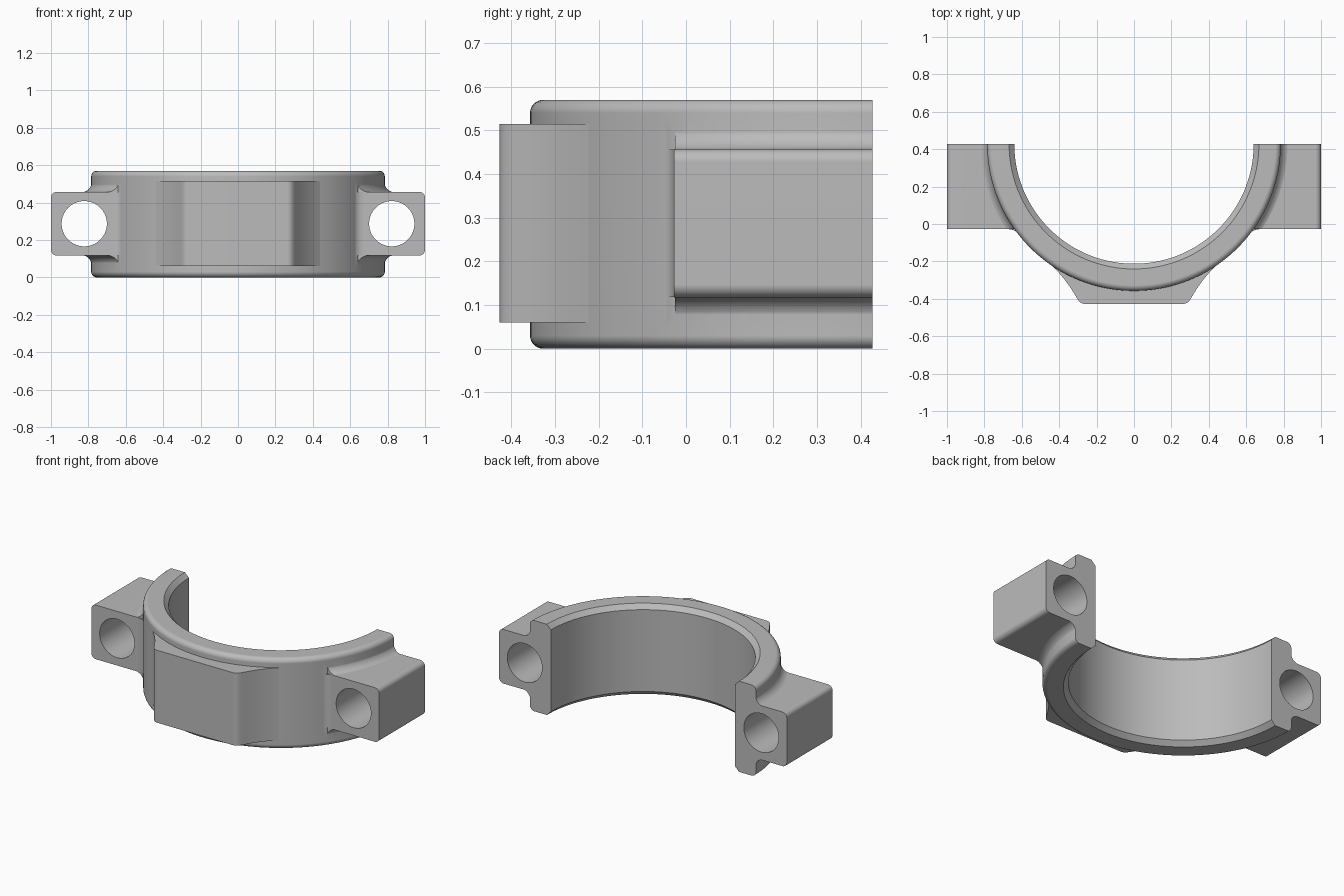
import bpy, bmesh
from math import sin, cos, pi
from mathutils import Vector

cube = bpy.data.objects.get("Cube")
if cube:
    bpy.data.objects.remove(cube)

CY = 0.4275          # ring axis and split plane
H = 0.57             # ring height
R_OUT, R_IN = 0.785, 0.64
LOW, HIGH = 0.117, 0.457   # lug bottom and top
FRONT = -0.027       # lug front face

steel = bpy.data.materials.new("grey metal")
steel.use_nodes = True
GREY = (0.5, 0.5, 0.5, 1)
steel.diffuse_color = GREY
steel.node_tree.nodes["Principled BSDF"].inputs["Base Color"].default_value = GREY


def finish(name, bm):
    bmesh.ops.remove_doubles(bm, verts=bm.verts, dist=1e-5)
    bmesh.ops.recalc_face_normals(bm, faces=bm.faces)
    mesh = bpy.data.meshes.new(name)
    bm.to_mesh(mesh)
    bm.free()
    mesh.materials.append(steel)
    ob = bpy.data.objects.new(name, mesh)
    bpy.context.collection.objects.link(ob)
    return ob


def lathe(name, profile, closed=True, clip=None, n=160):
    """Turn (radius, z) points about the ring axis."""
    bm = bmesh.new()
    rings = [[bm.verts.new((r * cos(a), CY + r * sin(a), z)) for r, z in profile]
             for a in (2 * pi * (i + 0.5) / n for i in range(n))]
    m = len(profile)
    for i in range(n):
        a, b = rings[i], rings[(i + 1) % n]
        for j in range(m if closed else m - 1):
            k = (j + 1) % m
            bm.faces.new((a[j], a[k], b[k], b[j]))
    bmesh.ops.remove_doubles(bm, verts=bm.verts, dist=1e-5)
    if clip is not None:
        cut = bmesh.ops.bisect_plane(bm, geom=bm.verts[:] + bm.edges[:] + bm.faces[:],
                                     plane_co=(0, clip, 0), plane_no=(0, -1, 0),
                                     clear_outer=True)
        rim = [e for e in cut["geom_cut"] if isinstance(e, bmesh.types.BMEdge)]
        bmesh.ops.holes_fill(bm, edges=rim, sides=0)
    return finish(name, bm)


def prism(name, points, lo, hi, axis):
    """Extrude plan (axis z) or elevation (axis y) points."""
    bm = bmesh.new()
    place = (lambda p: (p[0], p[1], lo)) if axis == "z" else (lambda p: (p[0], lo, p[1]))
    face = bm.faces.new([bm.verts.new(place(p)) for p in points])
    out = bmesh.ops.extrude_face_region(bm, geom=[face])
    move = Vector((0, 0, hi - lo) if axis == "z" else (0, hi - lo, 0))
    bmesh.ops.translate(bm, vec=move,
                        verts=[v for v in out["geom"] if isinstance(v, bmesh.types.BMVert)])
    return finish(name, bm)


def arc(cx, cy, r, a0, a1, n=8):
    return [(cx + r * cos(a), cy + r * sin(a))
            for a in (a0 + (a1 - a0) * i / n for i in range(n + 1))]


def combine(base, tool, operation):
    mod = base.modifiers.new("join", "BOOLEAN")
    mod.operation, mod.object, mod.solver = operation, tool, "EXACT"
    bpy.context.view_layer.objects.active = base
    bpy.ops.object.modifier_apply(modifier=mod.name)
    bpy.data.objects.remove(tool)


# Ring with rounded outer rims
f = 0.03
cap = lathe("bearing_cap", [(0.55, 0)] + arc(R_OUT - f, f, f, -pi / 2, 0)
            + arc(R_OUT - f, H - f, f, 0, pi / 2) + [(0.55, H)])

# Front pad with flared sides and rounded corners
start, ctrl, end = Vector((0.46, -0.205)), Vector((0.375, -0.275)), Vector((0.306, -0.395))
side = [start.lerp(ctrl, t).lerp(ctrl.lerp(end, t), t) for t in (i / 8 for i in range(9))]
side = [(p.x, p.y) for p in side] + [(0.295, -0.412), (0.282, -0.423), (0.265, -CY)]
pad = [(0.3, -0.2)] + side + [(-x, y) for x, y in reversed(side)] + [(-0.3, -0.2)]
combine(cap, prism("front_pad", pad, 0.06, 0.515, "z"), "UNION")

# Side lugs, with a small blend into the ring at the front
c = 0.03
for s in (1, -1):
    lug = [(0.55, LOW)] + arc(1 - c, LOW + c, c, -pi / 2, 0) \
        + arc(1 - c, HIGH - c, c, 0, pi / 2) + [(0.55, HIGH)]
    combine(cap, prism("lug", [(s * x, z) for x, z in lug], FRONT, 0.6, "y"), "UNION")
    blend = [(0.55, 0.02), (0.57, -0.1), (0.6, -0.069), (0.625, -0.043),
             (0.65, -0.031), (0.68, FRONT + 0.001), (0.68, 0.02)]
    combine(cap, prism("lug_blend", [(s * x, y) for x, y in blend],
                       LOW + 0.001, HIGH - 0.001, "z"), "UNION")

# Fillets between the lugs and the ring wall
q = 0.055
upper = arc(R_OUT + q - 0.002, HIGH + q - 0.002, q, pi, 1.5 * pi)
lower = [(r, LOW + HIGH - z) for r, z in reversed(upper)]
collar = [(0.6, upper[0][1])] + upper + lower + [(0.6, lower[-1][1])]
combine(cap, lathe("lug_fillet", collar, clip=FRONT + 0.0015), "UNION")

# Bore with chamfered mouths
k = 0.028
bore = [(0, -0.1), (R_IN + k + 0.1, -0.1), (R_IN + k, 0), (R_IN, k),
        (R_IN, H - k), (R_IN + k, H), (R_IN + k + 0.1, H + 0.1), (0, H + 0.1)]
combine(cap, lathe("bore", bore, closed=False), "DIFFERENCE")

# Bolt holes
for s in (1, -1):
    hole = arc(s * 0.822, H / 2 + 0.002, 0.121, 0, 2 * pi, 64)[:-1]
    combine(cap, prism("bolt_hole", hole, -0.3, 0.8, "y"), "DIFFERENCE")

# Flat split face at the back
back = [(-2, CY), (2, CY), (2, 3), (-2, 3)]
combine(cap, prism("split_plane", back, -1, 2, "z"), "DIFFERENCE")

# Shading
cap.data.materials.clear()
cap.data.materials.append(steel)
for ob in bpy.context.selected_objects:
    ob.select_set(False)
cap.select_set(True)
bpy.context.view_layer.objects.active = cap
bpy.ops.object.shade_smooth_by_angle(angle=pi / 6)
weighted = cap.modifiers.new("even_shading", "WEIGHTED_NORMAL")
weighted.keep_sharp = True
